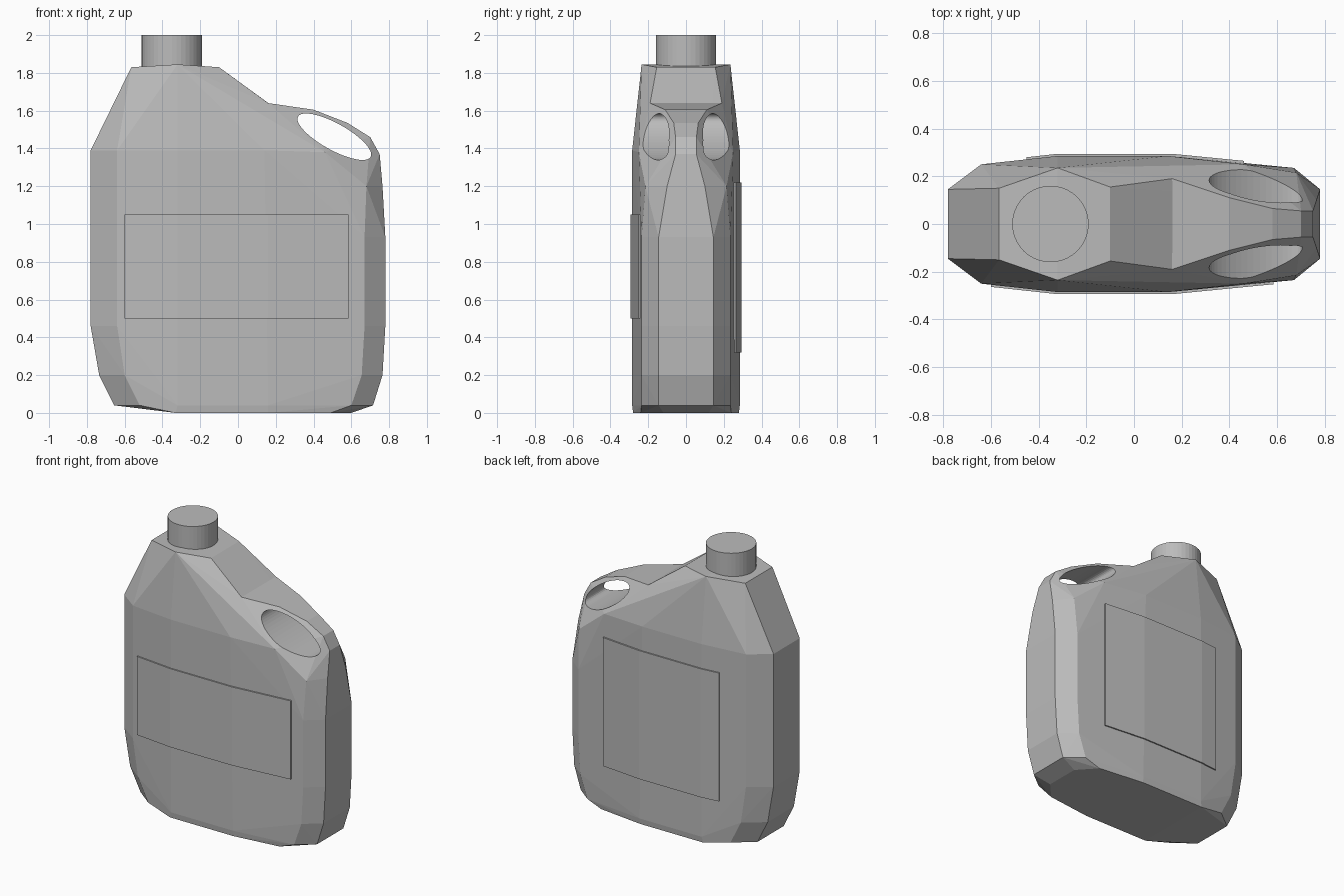
import bpy, bmesh, math
from mathutils import Matrix

cube = bpy.data.objects.get("Cube")
if cube:
    bpy.data.objects.remove(cube, do_unlink=True)

GREY = (0.5, 0.5, 0.5, 1.0)
plastic = bpy.data.materials.new("grey plastic")
plastic.use_nodes = True
plastic.diffuse_color = GREY
for node in plastic.node_tree.nodes:
    if node.type == 'BSDF_PRINCIPLED':
        node.inputs["Base Color"].default_value = GREY


def finish(name, bm):
    """Turn a bmesh into a named flat-shaded object."""
    bmesh.ops.recalc_face_normals(bm, faces=bm.faces)
    mesh = bpy.data.meshes.new(name)
    bm.to_mesh(mesh)
    bm.free()
    mesh.materials.append(plastic)
    obj = bpy.data.objects.new(name, mesh)
    bpy.context.collection.objects.link(obj)
    return obj


def hull(name, points):
    """Faceted convex solid from points mirrored front to back."""
    bm = bmesh.new()
    for x, y, z in points:
        for side in (-1, 1):
            bm.verts.new((x, side * y, z))
    result = bmesh.ops.convex_hull(bm, input=bm.verts)
    loose = set(result["geom_interior"] + result["geom_unused"])
    bmesh.ops.delete(bm, geom=[v for v in loose if isinstance(v, bmesh.types.BMVert)],
                     context='VERTS')
    bmesh.ops.dissolve_limit(bm, angle_limit=0.01, verts=bm.verts, edges=bm.edges)
    return finish(name, bm)


def cylinder(name, matrix, sides):
    bm = bmesh.new()
    bmesh.ops.create_cone(bm, cap_ends=True, segments=sides, radius1=1, radius2=1,
                          depth=1, matrix=matrix)
    return finish(name, bm)


def apply_boolean(target, tool, operation):
    mod = target.modifiers.new(operation, 'BOOLEAN')
    mod.operation = operation
    mod.solver = 'EXACT'
    mod.object = tool
    bpy.context.view_layer.objects.active = target
    bpy.ops.object.modifier_apply(modifier=mod.name)
    bpy.data.objects.remove(tool, do_unlink=True)


# Half widths of the bottle at its six vertical columns
widths = [0.145, 0.25, 0.285, 0.285, 0.235, 0.145]
# Column x positions at each height of the lower body
rings = {
    0.04: [-0.655, -0.52, -0.32, 0.16, 0.60, 0.715],
    0.20: [-0.735, -0.60, -0.32, 0.16, 0.655, 0.765],
    0.46: [-0.78, -0.64, -0.32, 0.16, 0.67, 0.78],
    0.93: [-0.78, -0.64, -0.32, 0.16, 0.67, 0.78],
}
body_points = [(x, y, z) for z, xs in rings.items() for x, y in zip(xs, widths)]
# Flat base
body_points += [(-0.33, 0.28, 0), (0.16, 0.28, 0), (0.49, 0.24, 0), (0.60, 0.12, 0)]
# Shoulder ring and neck plate
body_points += [(-0.78, 0.145, 1.39), (-0.64, 0.25, 1.39),
                (-0.32, 0.285, 1.39), (0.14, 0.285, 1.39),
                (-0.565, 0.15, 1.83), (-0.32, 0.235, 1.845), (-0.10, 0.155, 1.83)]
# Diagonal edge where the handle meets the body
seam = [(0.16, 0.19, 1.64), (0.46, 0.25, 1.38), (0.68, 0.215, 1.20), (0.765, 0.10, 1.20)]
bottle = hull("bottle_body", body_points + seam)

# Handle ridge, with a root buried in the body
ridge = [(0.40, 0.11, 1.605), (0.58, 0.065, 1.535), (0.70, 0.055, 1.46), (0.75, 0.055, 1.37)]
root = [(0.25, 0.12, 1.25), (0.60, 0.10, 1.10)]
handle = hull("handle", seam + ridge + root)
apply_boolean(bottle, handle, 'UNION')

# Oval finger hole right through the handle
oval = (Matrix.Translation((0.51, 0, 1.462))
        @ Matrix.Rotation(math.radians(29), 4, 'Y')
        @ Matrix.Rotation(math.radians(90), 4, 'X')
        @ Matrix.Diagonal((0.22, 0.07, 1.0, 1.0)))
apply_boolean(bottle, cylinder("finger_hole", oval, 48), 'DIFFERENCE')

# Screw cap
cylinder("cap", Matrix.Translation((-0.35, 0, 1.91))
         @ Matrix.Diagonal((0.16, 0.16, 0.18, 1.0)), 40)


def side_width(x):
    """Half width of the bottle wall at a given x."""
    xs = rings[0.93]
    for i in range(len(xs) - 1):
        if x <= xs[i + 1]:
            t = (x - xs[i]) / (xs[i + 1] - xs[i])
            return widths[i] + t * (widths[i + 1] - widths[i])
    return widths[-1]


def label(name, side, x0, x1, z0, z1):
    """Thin plate wrapped around one broad face of the bottle."""
    bm = bmesh.new()
    xs = [x0, -0.32, 0.16, x1]
    outer = [(x, side * (side_width(x) + 0.009)) for x in xs]
    inner = [(x, side * (side_width(x) - 0.004)) for x in reversed(xs)]
    face = bm.faces.new([bm.verts.new((x, y, z0)) for x, y in outer + inner])
    new = bmesh.ops.extrude_face_region(bm, geom=[face])["geom"]
    bmesh.ops.translate(bm, vec=(0, 0, z1 - z0),
                        verts=[v for v in new if isinstance(v, bmesh.types.BMVert)])
    return finish(name, bm)


label("front_label", -1, -0.60, 0.585, 0.50, 1.05)
label("back_label", 1, -0.45, 0.46, 0.32, 1.22)
